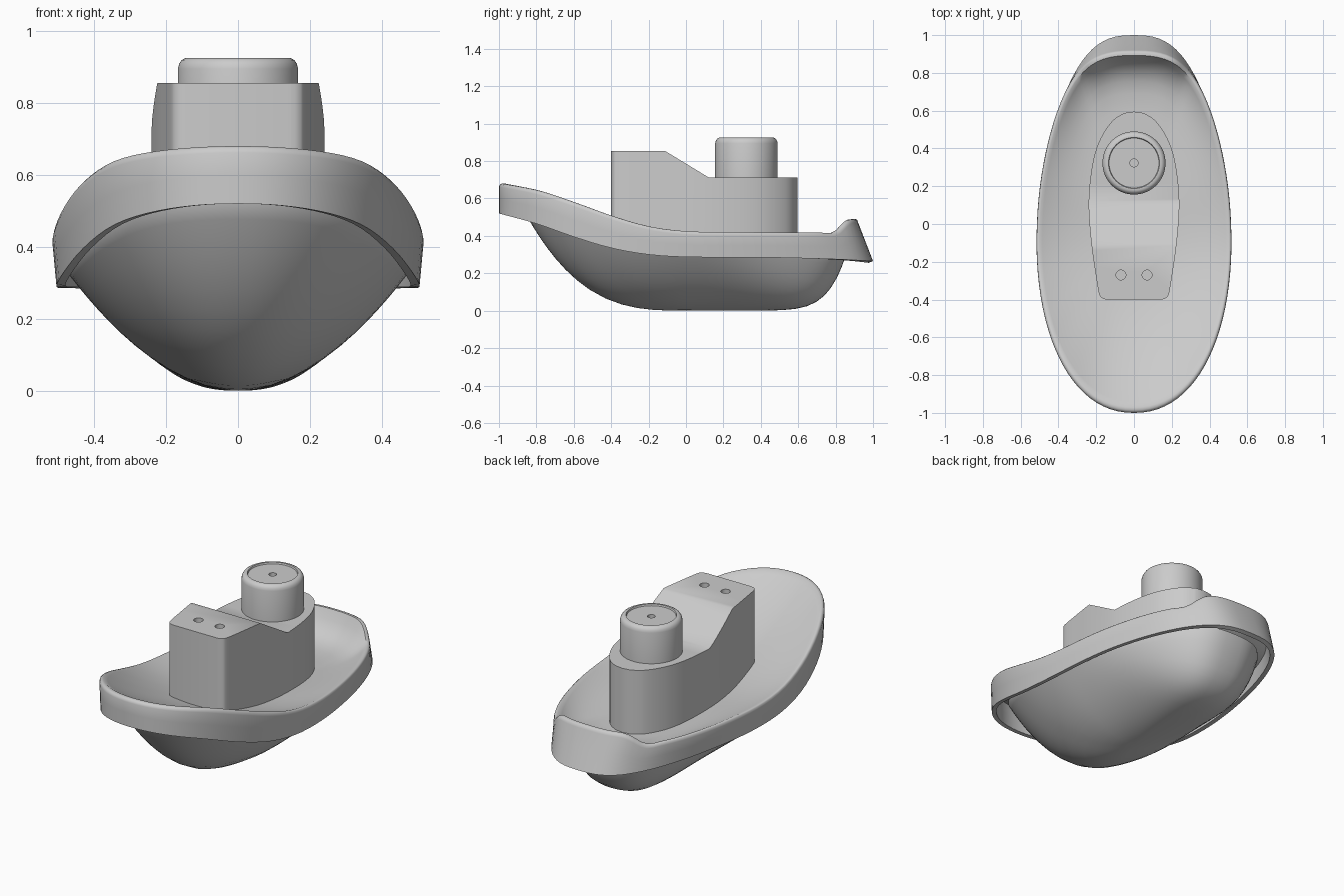
import bpy, bmesh, math

if "Cube" in bpy.data.objects:
    bpy.data.objects.remove(bpy.data.objects["Cube"])

N = 96  # points around the boat


def curve(pts, x):
    """Smooth height curve through a few (position, value) points."""
    x = min(max(x, pts[0][0]), pts[-1][0])
    i = max(k for k in range(len(pts) - 1) if pts[k][0] <= x)

    def slope(k):
        a, b = pts[max(k - 1, 0)], pts[min(k + 1, len(pts) - 1)]
        return (b[1] - a[1]) / (b[0] - a[0])
    (x0, y0), (x1, y1) = pts[i], pts[i + 1]
    h = x1 - x0
    u = (x - x0) / h
    return ((2*u**3 - 3*u**2 + 1) * y0 + (u**3 - 2*u**2 + u) * h * slope(i)
            + (3*u**2 - 2*u**3) * y1 + (u**3 - u**2) * h * slope(i + 1))


def make_object(name, bm):
    me = bpy.data.meshes.new(name)
    bm.to_mesh(me)
    bm.free()
    ob = bpy.data.objects.new(name, me)
    bpy.context.collection.objects.link(ob)
    return ob


def activate(ob):
    bpy.ops.object.select_all(action='DESELECT')
    ob.select_set(True)
    bpy.context.view_layer.objects.active = ob


def smooth(ob, angle=35):
    activate(ob)
    bpy.ops.object.shade_smooth_by_angle(angle=math.radians(angle))


def apply_modifier(ob, kind, **settings):
    mod = ob.modifiers.new(kind.title(), kind)
    for key, value in settings.items():
        setattr(mod, key, value)
    activate(ob)
    bpy.ops.object.modifier_apply(modifier=mod.name)


def loft(name, rings, centre):
    """Skin closed rings from first to last, closing with a centre point."""
    bm = bmesh.new()
    vs = [[bm.verts.new(p) for p in ring] for ring in rings]
    for a, b in zip(vs, vs[1:]):
        for j in range(len(a)):
            k = (j + 1) % len(a)
            bm.faces.new((a[j], a[k], b[k], b[j]))
    c, last = bm.verts.new(centre), vs[-1]
    for j in range(len(last)):
        bm.faces.new((last[j], last[(j + 1) % len(last)], c))
    return make_object(name, bm)


def prism(name, pts, low, high, axis='z'):
    """Extrude a flat outline along z or x."""
    bm = bmesh.new()
    to3 = (lambda p, h: (p[0], p[1], h)) if axis == 'z' else (lambda p, h: (h, p[0], p[1]))
    a = [bm.verts.new(to3(p, low)) for p in pts]
    b = [bm.verts.new(to3(p, high)) for p in pts]
    bm.faces.new(a)
    bm.faces.new(b)
    for i in range(len(pts)):
        j = (i + 1) % len(pts)
        bm.faces.new((a[i], a[j], b[j], b[i]))
    bmesh.ops.recalc_face_normals(bm, faces=bm.faces)
    return make_object(name, bm)


def cut(ob, cutter):
    cutter.hide_render = True
    apply_modifier(ob, 'BOOLEAN', operation='DIFFERENCE', object=cutter, solver='EXACT')
    bpy.data.objects.remove(cutter)


# Shared boat shape
RIM = [(-1, .68), (-.8, .64), (-.6, .575), (-.4, .505), (-.2, .45), (0, .425),
       (.3, .42), (.72, .418), (.81, .42), (.88, .482), (.92, .49)]
SKIRT = [(-1, .52), (-.8, .465), (-.6, .395), (-.4, .335), (-.2, .30), (0, .287),
         (.4, .285), (.8, .275), (1, .265)]
ANGLES = [2 * math.pi * i / N for i in range(N)]


def outline(t):
    c, y = math.cos(t), math.sin(t)
    power, taper = (.92 - .16 * y * y, .065) if y > 0 else (.92, .09)
    return math.copysign(abs(c) ** power, c) * .514 * (1 - taper * y), y


def rim_xy(t):
    x, y = outline(t)
    return x, y * (1 - .08 * max(0, y) ** 4)


def deck_z(t, r):
    s = math.sin(t)
    k = 3 + (9 * s ** 3 if s > 0 else .8 * s)
    base = .36 - .04 * s * r
    return base + (curve(RIM, rim_xy(t)[1]) - base) * min(1, r / .97) ** k


def rim_ring(r, drop=0):
    return [(rim_xy(t)[0] * r, rim_xy(t)[1] * r, deck_z(t, r) - drop) for t in ANGLES]


# Dished deck with its overhanging outer skirt
skirt = [(outline(t)[0] * .978, outline(t)[1], curve(SKIRT, outline(t)[1])) for t in ANGLES]
upper = rim_ring(1, .018)
middle = [tuple(.45 * p + .55 * q for p, q in zip(a, b)) for a, b in zip(skirt, upper)]
rings = [skirt, middle, upper, rim_ring(.995, .005)]
rings += [rim_ring(r) for r in (.985, .97, .94, .91, .87, .82, .75, .65, .52, .38, .2)]
deck = loft("deck_and_skirt", rings, (0, 0, .36))
apply_modifier(deck, 'SOLIDIFY', thickness=.025, offset=-1)
smooth(deck, 45)


# Rounded lower hull, steeper at the stern
def hull_ring(r):
    ring = []
    for t in ANGLES:
        x, y = outline(t)
        c2, s2 = math.cos(t) ** 2, math.sin(t) ** 2
        rise = c2 * r ** 1.9 + s2 * r ** (9 if y > 0 else 3)
        ring.append((x * .92 * r, y * .86 * r, (curve(SKIRT, y * .86) + .04) * rise))
    return ring


top = [(x, y, max(z + .004, deck_z(t, .85) - .04))
       for (x, y, z), t in zip(hull_ring(1), ANGLES)]
radii = (1, .97, .94, .9, .86, .81, .75, .68, .6, .5, .4, .3, .2, .1)
hull = loft("hull", [top] + [hull_ring(r) for r in radii], (0, 0, 0))
hull.data.flip_normals()
smooth(hull, 50)

# Cabin: smooth footprint, sloped step down towards the stern
half = [(.145, -.4), (.17, -.392), (.186, -.365), (.205, -.25), (.226, -.1), (.24, .09),
        (.23, .25), (.205, .38), (.165, .475), (.11, .55), (.05, .588)]
side = [half[0]]
for i in range(len(half) - 1):
    p = [half[max(i - 1, 0)], half[i], half[i + 1], half[min(i + 2, len(half) - 1)]]
    for u in (.25, .5, .75, 1):
        side.append(tuple(.5 * (2*b + (c - a)*u + (2*a - 5*b + 4*c - d)*u*u
                                + (3*b - a - 3*c + d)*u**3) for a, b, c, d in zip(*p)))
foot = side + [(0, .595)] + [(-x, y) for x, y in reversed(side)]
cabin = prism("cabin", foot, .32, .855)
cut(cabin, prism("step_cutter", [(-.115, .856), (-.115, 1), (.8, 1), (.8, .713), (.12, .713)],
                 -.5, .5, 'x'))
for sx in (-1, 1):  # two small holes in the roof
    bpy.ops.mesh.primitive_cylinder_add(vertices=24, radius=.026, depth=.08,
                                        location=(sx * .069, -.27, .855))
    cut(cabin, bpy.context.object)
smooth(cabin)

# Funnel: turned profile with recessed top and a pin hole
profile = [(.167, .70), (.167, .895), (.164, .908), (.157, .919), (.146, .925), (.135, .925),
           (.132, .916), (.021, .916), (.021, .88)]
funnel = loft("funnel", [[(r * math.cos(a), .323 + r * math.sin(a), z)
                          for a in (2 * math.pi * i / 64 for i in range(64))]
                         for r, z in profile], (0, .323, .88))
smooth(funnel)
